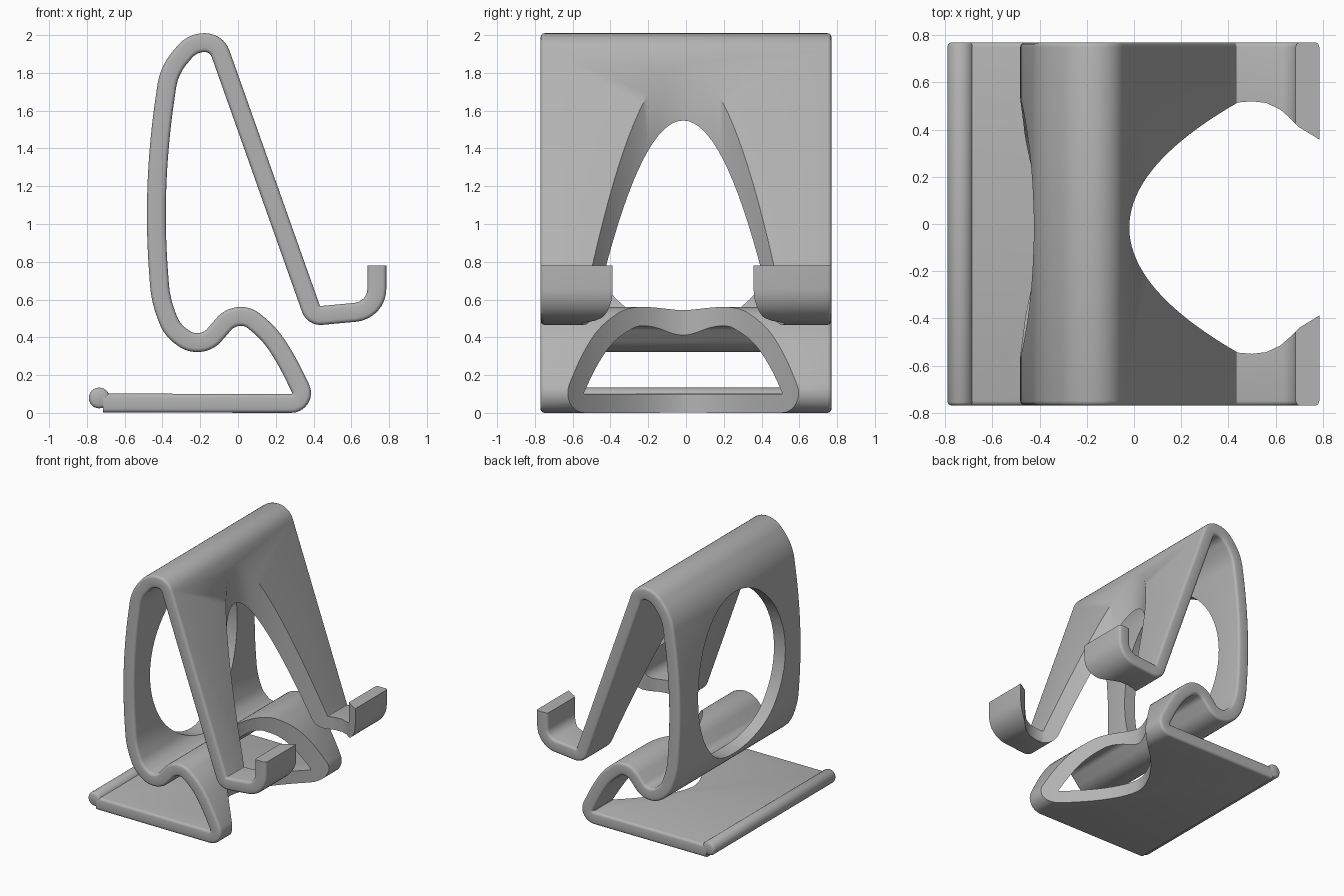
import bpy, bmesh, math
from mathutils import Vector

if "Cube" in bpy.data.objects:
    bpy.data.objects.remove(bpy.data.objects["Cube"])

WIDTH, HALF, EDGE = 0.77, 0.05, 0.02     # half width, half thickness, edge rounding
MID = -0.015                             # centre of the cutouts along y

grey = bpy.data.materials.new("grey_plastic")
grey.diffuse_color = (0.45, 0.45, 0.45, 1)
grey.use_nodes = True
grey.node_tree.nodes["Principled BSDF"].inputs["Base Color"].default_value = grey.diffuse_color


def make(name, verts, faces):
    me = bpy.data.meshes.new(name)
    me.from_pydata(verts, [], faces)
    bm = bmesh.new()
    bm.from_mesh(me)
    bmesh.ops.recalc_face_normals(bm, faces=bm.faces)
    bm.to_mesh(me)
    bm.free()
    me.materials.append(grey)
    ob = bpy.data.objects.new(name, me)
    bpy.context.collection.objects.link(ob)
    return ob


def fillet(pts, steps=8):
    """Polyline of (x, z, radius) with rounded corners -> points."""
    out = [Vector(pts[0][:2])]
    for a, b, c in zip(pts, pts[1:], pts[2:]):
        p, q, s = Vector(a[:2]), Vector(b[:2]), Vector(c[:2])
        u, v = (p - q).normalized(), (s - q).normalized()
        half = (math.pi - u.angle(v)) / 2            # half of the turn
        t = min(b[2] * math.tan(half), 0.48 * min((p - q).length, (s - q).length))
        r = t / math.tan(half)
        centre = q + (u + v).normalized() * (r / math.cos(half))
        d0, d1 = q + u * t - centre, q + v * t - centre
        for i in range(steps + 1):
            k = i / steps
            w = 2 * half
            out.append(centre + (d0 * math.sin((1 - k) * w) + d1 * math.sin(k * w)) / math.sin(w))
    out.append(Vector(pts[-1][:2]))
    return out


def prism(name, outline, z_low, z_top):
    """Upright cutter from an xy outline; z_top is a function of x."""
    n = len(outline)
    verts = [(x, y, z_low) for x, y in outline] + [(x, y, z_top(x)) for x, y in outline]
    faces = [tuple(range(n)), tuple(range(n, 2 * n))]
    faces += [(i, (i + 1) % n, n + (i + 1) % n, n + i) for i in range(n)]
    return make(name, verts, faces)


def mirrored(half):
    """Half outline (apex first) -> closed outline mirrored across the middle."""
    return [(x, MID + y) for x, y in half] + [(x, MID - y) for x, y in reversed(half[1:])]


# centreline of the bent strip: hook, leaning leg, top, back, valley, arch, base
B = 9    # as round as possible
path = fillet([
    (0.735, 0.78, 0), (0.735, 0.543, 0.165), (0.40, 0.512, 0.055),
    (-0.113, 1.96, 0.1), (-0.24, 1.96, B), (-0.365, 1.815, B), (-0.41, 1.5, B),
    (-0.432, 1.2, B), (-0.432, 0.9, B), (-0.41, 0.60, B), (-0.35, 0.44, B),
    (-0.25, 0.368, B), (-0.155, 0.378, B), (-0.045, 0.505, B), (0.05, 0.515, B),
    (0.17, 0.415, B), (0.26, 0.275, B), (0.37, 0.05, 0.055), (-0.715, 0.052, 0)])
path = [p for i, p in enumerate(path) if i == 0 or (p - path[i - 1]).length > 1e-4]

# rounded rectangular cross-section (y, offset)
section = []
for k, (sy, sn) in enumerate([(1, 1), (-1, 1), (-1, -1), (1, -1)]):
    for j in range(4):
        a = math.pi / 2 * (k + j / 3)
        section.append((sy * (WIDTH - EDGE) + EDGE * math.cos(a),
                        sn * (HALF - EDGE) + EDGE * math.sin(a)))

verts, faces, m = [], [], len(section)
for i, p in enumerate(path):
    d = (path[min(i + 1, len(path) - 1)] - path[max(i - 1, 0)]).normalized()
    nx, nz = -d.y, d.x
    verts += [(p.x + nx * o, y, p.y + nz * o) for y, o in section]
for i in range(len(path) - 1):
    for j in range(m):
        k = (j + 1) % m
        faces.append((i * m + j, i * m + k, (i + 1) * m + k, (i + 1) * m + j))
faces += [tuple(range(m)), tuple(range(len(verts) - m, len(verts)))]
stand = make("bent_stand", verts, faces)

# leg opening: parabola that continues between the hooks
leg = [(-0.02 + 0.46 * (i / 20) ** 2, 0.53 * i / 20) for i in range(21)]
leg += [(0.50, 0.535), (0.56, 0.528), (0.62, 0.5), (0.66, 0.465), (0.70, 0.425),
        (0.79, 0.37), (1.0, 0.25)]
leg_cutter = prism("leg_cutter", mirrored(leg), -0.2, lambda x: 1.95)

# arch and base opening, sloping top keeps clear of the leg
arch = [(-0.06 + 0.56 * (i / 24) ** 2, 0.70 * (i / 24) ** 1.2) for i in range(25)]
arch_cutter = prism("arch_cutter", mirrored(arch), -0.2, lambda x: 0.7 - 0.9 * x)

# oval window in the back panel
n = 64
ring = [(MID + 0.55 * math.cos(math.tau * i / n), 1.1 + 0.65 * math.sin(math.tau * i / n))
        for i in range(n)]
wv = [(-0.8, y, z) for y, z in ring] + [(-0.25, y, z) for y, z in ring]
wf = [tuple(range(n)), tuple(range(n, 2 * n))]
wf += [(i, (i + 1) % n, n + (i + 1) % n, n + i) for i in range(n)]
window_cutter = make("window_cutter", wv, wf)

# cut the openings
bpy.context.view_layer.objects.active = stand
for cutter in (leg_cutter, arch_cutter, window_cutter):
    mod = stand.modifiers.new("cut", "BOOLEAN")
    mod.operation, mod.solver, mod.object = "DIFFERENCE", "EXACT", cutter
    bpy.ops.object.modifier_apply(modifier=mod.name)
    bpy.data.objects.remove(cutter)

# rounded bead along the rear edge of the base
bead_profile = [(-WIDTH, 0.04), (-WIDTH + 0.006, 0.05), (-WIDTH + 0.015, 0.055),
                (WIDTH - 0.015, 0.055), (WIDTH - 0.006, 0.05), (WIDTH, 0.04)]
s = 24
bv = [(-0.735 + r * math.cos(math.tau * j / s), y, 0.079 + r * math.sin(math.tau * j / s))
      for y, r in bead_profile for j in range(s)]
bf = [(i * s + j, i * s + (j + 1) % s, (i + 1) * s + (j + 1) % s, (i + 1) * s + j)
      for i in range(len(bead_profile) - 1) for j in range(s)]
bf += [tuple(range(s)), tuple(range(len(bv) - s, len(bv)))]
bead = make("base_bead", bv, bf)

for ob in (stand, bead):
    bpy.ops.object.select_all(action="DESELECT")
    ob.select_set(True)
    bpy.context.view_layer.objects.active = ob
    bpy.ops.object.shade_smooth_by_angle(angle=math.radians(35))
